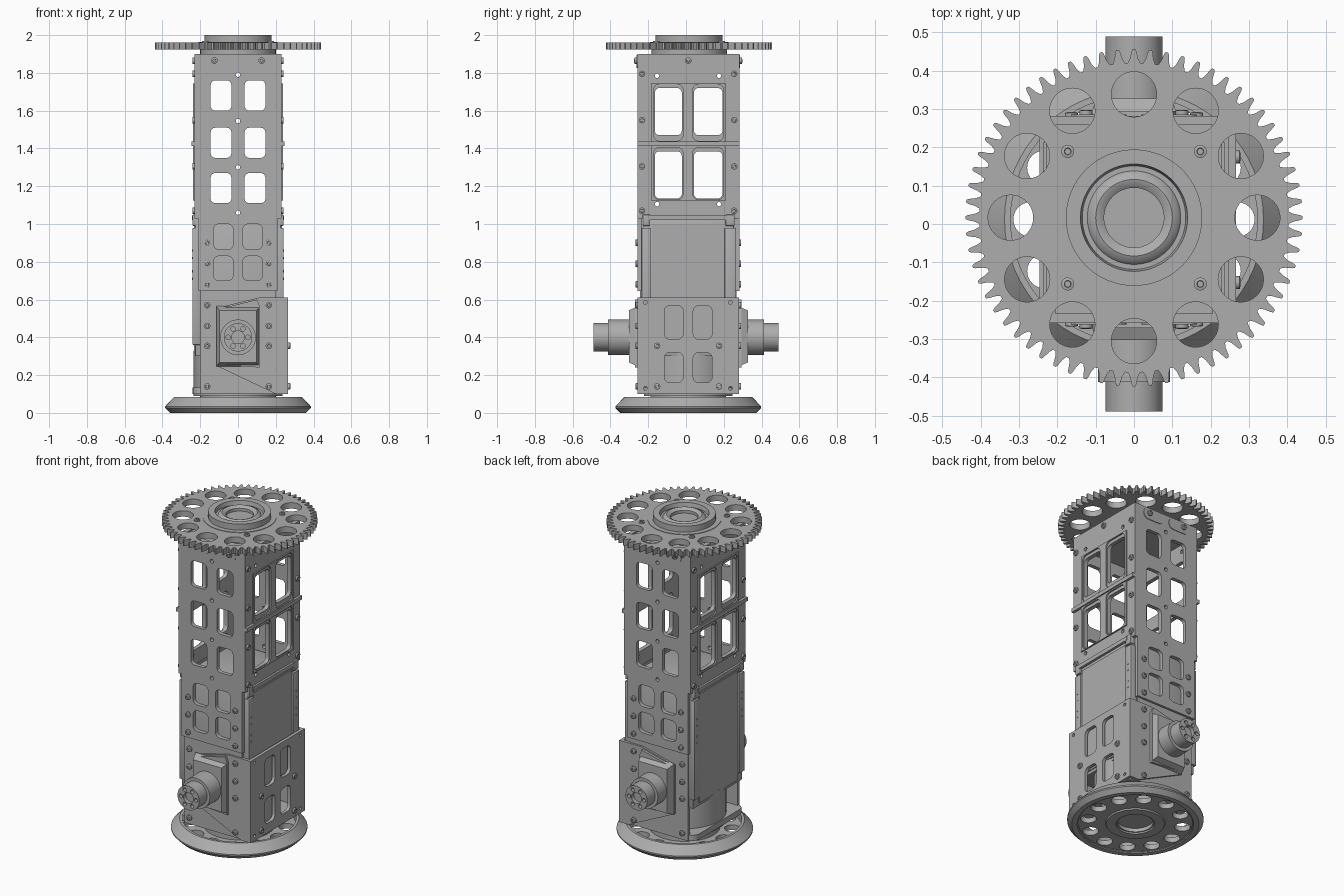
import bpy, bmesh, math
from mathutils import Matrix, Vector

cube = bpy.data.objects.get("Cube")
if cube:
    bpy.data.objects.remove(cube)

grey = bpy.data.materials.new("machined grey")
grey.use_nodes = True
grey.diffuse_color = (0.42, 0.42, 0.42, 1)
grey.node_tree.nodes["Principled BSDF"].inputs["Base Color"].default_value = grey.diffuse_color

CY = 0.012                      # centre line of the tower in y
SIDE = Matrix(((0, 0, 1), (1, 0, 0), (0, 1, 0))).to_4x4()     # u=y, v=z, thickness=x
FRONT = Matrix(((1, 0, 0), (0, 0, -1), (0, 1, 0))).to_4x4()   # u=x, v=z, thickness=y
FLAT = Matrix.Identity(4)


def finish(name, mesh, smooth=True):
    mesh.materials.clear()
    mesh.materials.append(grey)
    if smooth:
        mesh.shade_smooth()
        mesh.set_sharp_from_angle(angle=math.radians(32))
    ob = bpy.data.objects.new(name, mesh)
    bpy.context.collection.objects.link(ob)
    return ob


def from_bmesh(name, bm):
    bmesh.ops.recalc_face_normals(bm, faces=bm.faces)
    mesh = bpy.data.meshes.new(name)
    bm.to_mesh(mesh)
    bm.free()
    return finish(name, mesh)


def circle(u, v, r, n=32):
    return [(u + r * math.cos(math.tau * i / n), v + r * math.sin(math.tau * i / n)) for i in range(n)]


def rounded(u0, u1, v0, v1, r=0.025, n=5):
    pts = []
    corners = ((u1 - r, v1 - r), (u0 + r, v1 - r), (u0 + r, v0 + r), (u1 - r, v0 + r))
    for k, (u, v) in enumerate(corners):
        for i in range(n + 1):
            a = math.pi / 2 * (k + i / n)
            pts.append((u + r * math.cos(a), v + r * math.sin(a)))
    return pts


def rect(u0, u1, v0, v1):
    return [(u0, v0), (u1, v0), (u1, v1), (u0, v1)]


def plate(name, loops, w0, w1, axes):
    """Extruded outline with holes, between two planes of one axis."""
    cu = bpy.data.curves.new(name, 'CURVE')
    cu.dimensions = '2D'
    cu.fill_mode = 'BOTH'
    cu.extrude = abs(w1 - w0) / 2
    for pts in loops:
        s = cu.splines.new('POLY')
        s.points.add(len(pts) - 1)
        for p, (u, v) in zip(s.points, pts):
            p.co = (u, v, 0, 1)
        s.use_cyclic_u = True
    tmp = bpy.data.objects.new(name + "_outline", cu)
    mesh = bpy.data.meshes.new_from_object(tmp)
    bpy.data.objects.remove(tmp)
    bm = bmesh.new()
    bm.from_mesh(mesh)
    bmesh.ops.remove_doubles(bm, verts=bm.verts, dist=1e-5)
    centre = Vector({id(SIDE): (1, 0, 0), id(FRONT): (0, 1, 0), id(FLAT): (0, 0, 1)}[id(axes)]) * (w0 + w1) / 2
    bm.transform(Matrix.Translation(centre) @ axes)
    return from_bmesh(name, bm)


def box(name, x0, x1, y0, y1, z0, z1, bevel=0.0):
    bm = bmesh.new()
    bmesh.ops.create_cube(bm, size=1)
    bm.transform(Matrix.Translation(((x0 + x1) / 2, (y0 + y1) / 2, (z0 + z1) / 2))
                 @ Matrix.Diagonal((x1 - x0, y1 - y0, z1 - z0, 1)))
    if bevel:
        bmesh.ops.bevel(bm, geom=bm.edges[:], offset=bevel, segments=2, affect='EDGES', profile=0.5)
    return from_bmesh(name, bm)


def lathe(name, profile, at, axes=FLAT, n=64):
    """Spin (radius, height) points about the axis of the given frame."""
    bm = bmesh.new()
    vs = [bm.verts.new((r, 0, h)) for r, h in profile]
    es = [bm.edges.new(p) for p in zip(vs, vs[1:])]
    bmesh.ops.spin(bm, geom=vs + es, axis=(0, 0, 1), cent=(0, 0, 0), steps=n, angle=math.tau)
    bmesh.ops.remove_doubles(bm, verts=bm.verts, dist=1e-5)
    bm.transform(Matrix.Translation(at) @ axes)
    return from_bmesh(name, bm)


def screw(name, at, axes):
    lathe(name, [(0, 0.004), (0.008, 0.004), (0.009, 0.01), (0.017, 0.008), (0.017, -0.008), (0, -0.008)], at, axes, 16)


BACK = Matrix.Rotation(math.pi, 4, 'Z') @ FRONT
LEFTWARD = Matrix.Rotation(math.pi, 4, 'Z') @ SIDE

# --- base flange: dished ring with lightening holes ---
def ring_holes(radius, r):
    return [circle(radius * math.cos(math.tau * i / 12), CY + radius * math.sin(math.tau * i / 12), r, 24)
            for i in range(12)]

plate("base_web", [circle(0, CY, 0.335, 64), circle(0, CY, 0.1, 48)] + ring_holes(0.27, 0.045), 0.008, 0.04, FLAT)
lathe("base_rim", [(0.325, 0.005), (0.33, 0), (0.36, 0), (0.386, 0.026), (0.386, 0.034), (0.338, 0.085),
                   (0.322, 0.085), (0.322, 0.005), (0.325, 0.005)], (0, CY, 0))
lathe("base_hub", [(0, 0.03), (0.1, 0.03), (0.11, 0), (0.165, 0), (0.17, 0.01), (0.2, 0.01), (0.2, 0.1), (0, 0.1)],
      (0, CY, 0))

# --- lower gearbox and motor body ---
lathe("gearbox", [(0, 0.09), (0.235, 0.09), (0.235, 0.33), (0, 0.33)], (0, CY, 0))
box("motor_body", -0.228, 0.228, CY - 0.242, CY + 0.242, 0.3, 1.03, 0.006)
plate("foot_plate", [rounded(-0.24, 0.25, CY - 0.25, CY + 0.25, 0.05), circle(0, CY, 0.19)], 0.1, 0.135, FLAT)
for sx in (-1, 1):
    box("motor_cover", *sorted((sx * 0.2, sx * 0.234)), -0.18, 0.2, 0.32, 1.0)
    for y0, y1 in ((-0.235, -0.185), (0.205, 0.262)):
        box("corner_strip", *sorted((sx * 0.2, sx * 0.241)), y0, y1, 0.36, 0.98, 0.004)
        box("corner_clip", *sorted((sx * 0.2, sx * 0.241)), y0 + 0.005, y1 - 0.005, 0.99, 1.05, 0.004)
        for z in (0.71, 0.75, 0.82, 0.86):
            lathe("strip_pin", [(0, 0.002), (0.006, 0.002), (0.006, -0.002)],
                  (sx * 0.241, (y0 + y1) / 2, z), SIDE if sx > 0 else LEFTWARD, 10)

# --- front and back walls ---
win_rows = ((1.6, 1.76), (1.35, 1.51), (1.11, 1.27), (0.865, 1.0), (0.7, 0.83))
for name, s, out in (("front", -1, FRONT), ("back", 1, BACK)):
    def Y(d):
        return CY + s * d
    holes = [rounded(*sorted((sx * 0.035, sx * 0.145)), z0, z1) for z0, z1 in win_rows[:3] for sx in (-1, 1)]
    holes += [rounded(*sorted((sx * 0.025, sx * 0.13)), z0, z1, 0.03) for z0, z1 in win_rows[3:] for sx in (-1, 1)]
    holes += [circle(0, z, 0.012, 12) for z in (1.79, 1.545, 1.3, 1.06)]
    plate(name + "_wall", [rect(-0.21, 0.21, 0.645, 1.9)] + holes, Y(0.246), Y(0.27), FRONT)
    plate(name + "_lower_wall", [rect(-0.2, 0.2, 0.1, 0.645)], Y(0.235), Y(0.256), FRONT)
    for sx in (-1, 1):
        plate(name + "_top_pad", [rounded(*sorted((sx * 0.02, sx * 0.165)), 1.825, 1.895, 0.03)],
              Y(0.268), Y(0.274), FRONT)
        screw(name + "_top_screw", (sx * 0.125, Y(0.276), 1.865), out)
        for z in (0.9, 0.79, 0.68, 0.57, 0.46, 0.355, 0.14):
            screw(name + "_screw", (sx * 0.163, Y(0.27 if z > 0.64 or sx > 0 else 0.257), z), out)

    # bracket cheek, bearing boss and output shaft
    cheek = [(0.266, 0.1), (0.266, 0.61), (0.11, 0.61), (-0.115, 0.555), (-0.115, 0.25), (0.2, 0.1)]
    plate(name + "_bracket_cheek", [cheek], Y(0.25), Y(0.268), FRONT)
    bm = bmesh.new()
    bmesh.ops.create_cone(bm, cap_ends=True, segments=4, radius1=0.5 * 2 ** .5, radius2=0.43 * 2 ** .5, depth=0.05)
    bm.transform(Matrix.Translation((0, Y(0.29), 0.405)) @ out @ Matrix.Diagonal((0.23, 0.32, 1, 1))
                 @ Matrix.Rotation(math.pi / 4, 4, 'Z'))
    from_bmesh(name + "_boss", bm)
    # gusset fairing from the boss to the cheek
    plate(name + "_fairing", [[(0.115, 0.24), (0.115, 0.565), (0.1, 0.6), (-0.1, 0.55), (-0.1, 0.255)]],
          Y(0.26), Y(0.283), FRONT)
    start, step, end = Y(0.3), s * 0.412, s * 0.49
    for part, y0, y1, r in (("collar", start, step, 0.094), ("shaft", step, end - s * 0.025, 0.075)):
        plate(name + "_" + part, [circle(0, 0.4, r, 48)], y0, y1, FRONT)
    bolts = [circle(0.052 * math.cos(math.tau * i / 6), 0.4 + 0.052 * math.sin(math.tau * i / 6), 0.012, 12)
             for i in range(6)]
    plate(name + "_shaft_end", [circle(0, 0.4, 0.075, 48), circle(0, 0.4, 0.034)] + bolts, end - s * 0.025, end, FRONT)

# --- bracket outer plate ---
pockets = [rounded(y0, y1, z0, z1, 0.03) for y0, y1 in ((-0.115, -0.015), (0.038, 0.138))
           for z0, z1 in ((0.16, 0.32), (0.39, 0.568))]
corner_holes = [circle(y, z, 0.01, 12) for y in (-0.215, 0.235) for z in (0.13, 0.585)]
plate("bracket_plate", [rect(CY - 0.268, CY + 0.268, 0.1, 0.61)] + pockets + corner_holes, 0.246, 0.266, SIDE)
for y in (-0.153, 0.175):
    for z in (0.14, 0.355):
        screw("bracket_screw", (0.268, y, z), SIDE)

# --- side walls with raised window frames ---
cols = ((-0.165, -0.022), (0.042, 0.193))
rows = ((1.135, 1.385), (1.47, 1.72))
for sx, out in ((1, SIDE), (-1, LEFTWARD)):
    wins = [rounded(*c, *r) for c in cols for r in rows]
    pins = [circle(y, z, 0.012, 12) for y in (-0.153, 0.175) for z in (1.785, 1.105)]
    plate("side_wall", [rect(CY - 0.27, CY + 0.27, 1.03, 1.9)] + wins + pins, sx * 0.205, sx * 0.23, SIDE)
    frames = [rounded(y0 - 0.006, y1 + 0.006, z0 - e, z1 + 0.02, 0.03)
              for y0, y1 in cols for (z0, z1), e in zip(rows, (0.006, 0.03))]
    plate("window_frame", [rect(-0.185, 0.213, 1.125, 1.745)] + frames, sx * 0.228, sx * 0.238, SIDE)
    box("side_ridge", *sorted((sx * 0.225, sx * 0.246)), CY - 0.27, CY + 0.27, 1.412, 1.436)
    box("side_foot", *sorted((sx * 0.2, sx * 0.243)), -0.2, 0.225, 1.02, 1.045)
    for y in (-0.233, 0.255):
        for z in (1.07, 1.305, 1.55, 1.795):
            screw("side_screw", (sx * 0.232, y, z), out)
    screw("side_top_screw", (sx * 0.232, CY, 1.865), out)

# --- top bearing and gear ---
plate("top_cap", [rect(-0.205, 0.205, CY - 0.247, CY + 0.247)], 1.83, 1.89, FLAT)
GY = 0.0165
lathe("bearing_neck", [(0, 1.88), (0.2, 1.88), (0.2, 1.925), (0, 1.925)], (0, GY, 0))
teeth, outline = 64, []
for t in range(teeth):
    for off, r in ((-0.4, 0.404), (-0.25, 0.416), (-0.15, 0.434), (-0.08, 0.44),
                   (0.08, 0.44), (0.15, 0.434), (0.25, 0.416), (0.4, 0.404)):
        a = math.tau * (t + off) / teeth
        outline.append((r * math.cos(a), GY + r * math.sin(a)))
big_holes = [circle(0.322 * math.cos(math.tau * i / 12), GY + 0.322 * math.sin(math.tau * i / 12), 0.059, 40)
             for i in range(12)]
plate("ring_gear", [outline] + big_holes, 1.923, 1.96, FLAT)
lathe("gear_hub", [(0.208, 1.95), (0.208, 1.963), (0.178, 1.963), (0.178, 2.0), (0.14, 2.0), (0.135, 1.975),
                   (0.122, 1.975), (0.115, 1.985), (0.1, 1.992), (0.092, 1.99), (0.078, 1.98), (0.078, 1.962),
                   (0, 1.962)], (0, GY, 0))
for sx in (-1, 1):
    for sy in (-1, 1):
        screw("gear_bolt", (sx * 0.173, GY + sy * 0.173, 1.96), FLAT)
